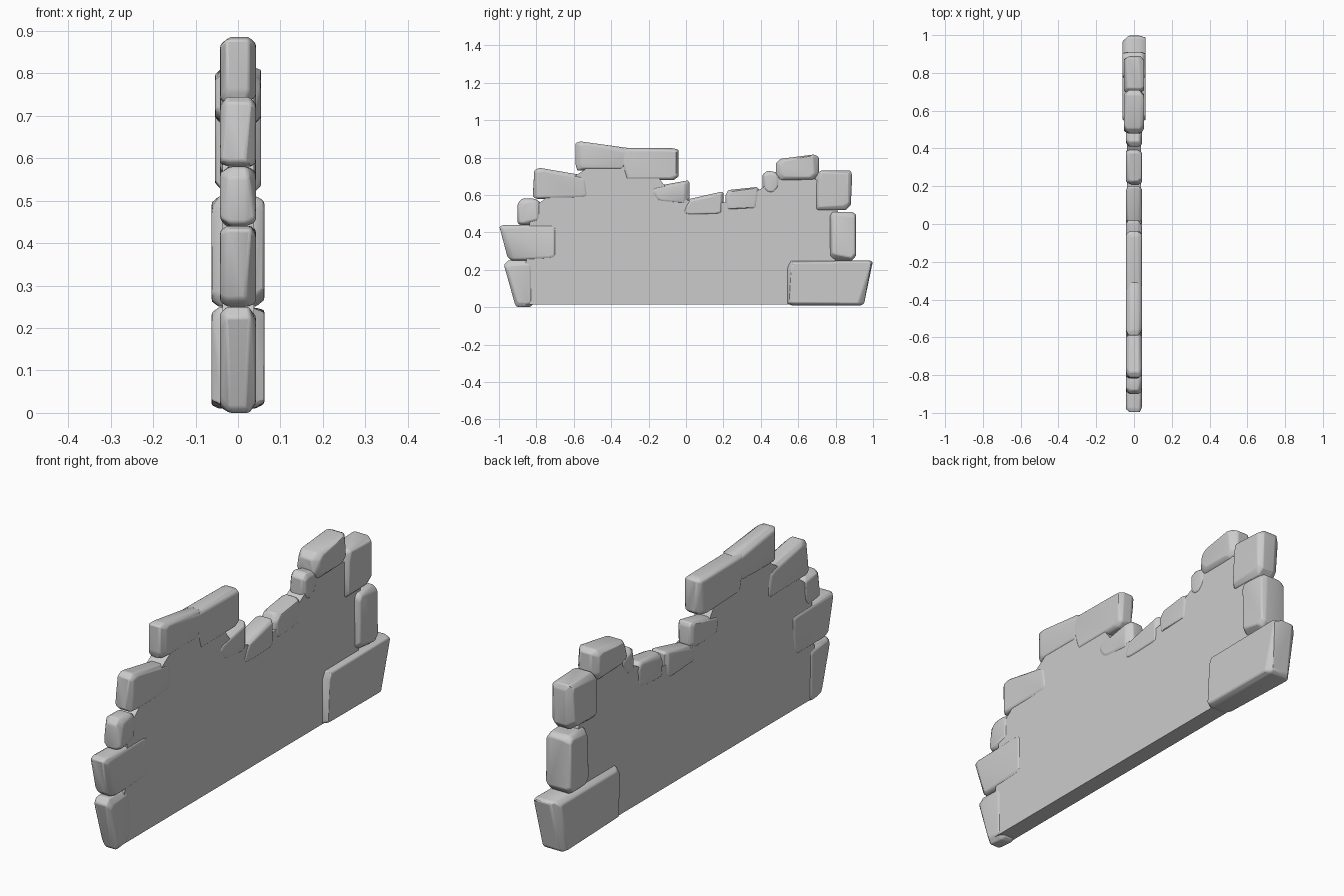
import bpy, bmesh, random
from mathutils import Vector

if "Cube" in bpy.data.objects:
    bpy.data.objects.remove(bpy.data.objects["Cube"])

random.seed(4)


def add_object(bm, name):
    bmesh.ops.recalc_face_normals(bm, faces=bm.faces)
    me = bpy.data.meshes.new(name)
    bm.to_mesh(me)
    bm.free()
    ob = bpy.data.objects.new(name, me)
    bpy.context.collection.objects.link(ob)
    return ob


def stone(name, left, right, low, high, rise, taper):
    """Chipped block: sloping top, outer side leaning in below, clipped corners."""
    out = 1 if left + right > 0 else -1
    corners = [Vector((left + (taper if out < 0 else 0), low)),
               Vector((right - (taper if out > 0 else 0), low)),
               Vector((right, high + min(rise, 0))),
               Vector((left, high - max(rise, 0)))]
    centre = sum(corners, Vector((0, 0))) / 4
    # Clip every corner into two points
    outline = []
    for i, p in enumerate(corners):
        for q in (corners[i - 1], corners[(i + 1) % 4]):
            outline.append(p + (q - p).normalized() * random.uniform(0.008, 0.03))
    # The stones at the +y end bulge more
    bulge = 0.042 + (0.012 if centre.x > 0.55 else 0) + (0.008 if centre.x > 0.7 and high < 0.6 else 0)
    bm = bmesh.new()
    for side in (-1, 1):
        for p in outline:
            d = p - centre
            q = p - d.normalized() * random.uniform(0.01, 0.035)
            bm.verts.new((side * bulge * random.uniform(0.4, 0.75), p.x, p.y))
            bm.verts.new((side * bulge, q.x, q.y))
    bmesh.ops.convex_hull(bm, input=bm.verts)
    bmesh.ops.delete(bm, geom=[v for v in bm.verts if not v.link_faces], context='VERTS')
    bmesh.ops.dissolve_limit(bm, angle_limit=0.05, verts=bm.verts, edges=bm.edges)
    ob = add_object(bm, name)
    mod = ob.modifiers.new("worn_edges", 'BEVEL')
    mod.width, mod.segments = 0.006, 2
    mod.limit_method, mod.angle_limit = 'ANGLE', 0.3
    bpy.ops.object.select_all(action='DESELECT')
    ob.select_set(True)
    bpy.context.view_layer.objects.active = ob
    bpy.ops.object.shade_smooth_by_angle(angle=0.6)
    return centre


# Rim stones from the -y foot over the top: y from, y to, z from, z to, top rise, taper
stones = [
    (-.98, -.82, .00, .25, 0, .07),
    (-1, -.69, .25, .44, 0, .05),
    (-.90, -.78, .44, .58, 0, 0),
    (-.81, -.52, .58, .75, -.05, -.01),
    (-.59, -.30, .73, .89, -.04, 0),
    (-.38, -.04, .68, .85, 0, .04),
    (-.20, .02, .555, .68, .04, .03),
    (-.02, .20, .49, .62, .05, 0),
    (.21, .40, .52, .645, .02, 0),
    (.41, .52, .61, .735, -.02, .03),
    (.48, .71, .68, .82, .03, 0),
    (.69, .89, .52, .73, 0, .01),
    (.77, .91, .25, .51, 0, 0),
    (.54, 1, .01, .25, 0, .05),
]
centres = [stone(f"rim_stone_{i + 1:02d}", *s) for i, s in enumerate(stones)]

# Flat wall core, running through the middles of the rim stones
base = 0.015
bm = bmesh.new()
path = [Vector((-.87, base))] + centres + [Vector((.85, base))]
face = bm.faces.new([bm.verts.new((-0.037, p.x, p.y)) for p in path])
ext = bmesh.ops.extrude_face_region(bm, geom=[face])
bmesh.ops.translate(bm, vec=(0.075, 0, 0),
                    verts=[v for v in ext['geom'] if isinstance(v, bmesh.types.BMVert)])
add_object(bm, "wall_core")
